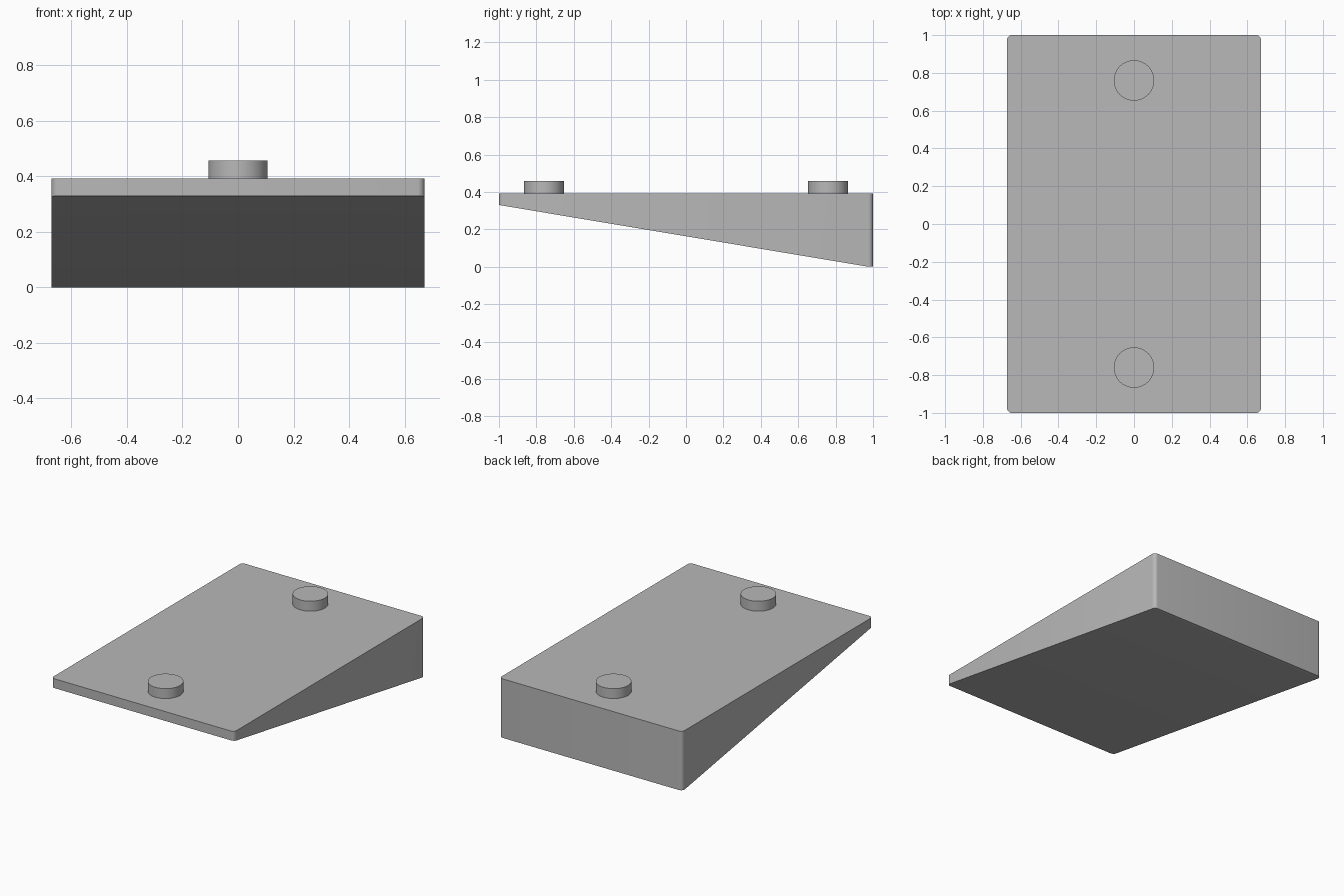
import bpy, bmesh, math
from mathutils import Vector

cube = bpy.data.objects.get("Cube")
if cube:
    bpy.data.objects.remove(cube, do_unlink=True)

HALF_W, HALF_L, RADIUS = 0.672, 1.0, 0.025
TOP, FRONT_BOTTOM = 0.392, 0.33
STUD_R, STUD_H, STUD_Y = 0.107, 0.066, 0.76

grey = bpy.data.materials.new("plain grey")
grey.use_nodes = True
colour = (0.48, 0.48, 0.48, 1)
grey.diffuse_color = colour
grey.node_tree.nodes["Principled BSDF"].inputs["Base Color"].default_value = colour


def finish(bm, name):
    bmesh.ops.recalc_face_normals(bm, faces=bm.faces)
    mesh = bpy.data.meshes.new(name)
    bm.to_mesh(mesh)
    bm.free()
    mesh.materials.append(grey)
    obj = bpy.data.objects.new(name, mesh)
    bpy.context.collection.objects.link(obj)
    bpy.ops.object.select_all(action="DESELECT")
    obj.select_set(True)
    bpy.context.view_layer.objects.active = obj
    bpy.ops.object.shade_smooth_by_angle(angle=math.radians(30))
    return obj


# Wedge body: rounded rectangle block with its underside cut on a slope
bm = bmesh.new()
outline = []
steps = 6
for corner, (sx, sy) in enumerate([(1, 1), (-1, 1), (-1, -1), (1, -1)]):
    for i in range(steps + 1):
        a = (corner + i / steps) * math.pi / 2
        outline.append(bm.verts.new((sx * (HALF_W - RADIUS) + RADIUS * math.cos(a),
                                     sy * (HALF_L - RADIUS) + RADIUS * math.sin(a), 0)))
base = bm.faces.new(outline)
block = bmesh.ops.extrude_face_region(bm, geom=[base], use_keep_orig=True)
bmesh.ops.translate(bm, vec=(0, 0, TOP),
                    verts=[g for g in block["geom"] if isinstance(g, bmesh.types.BMVert)])
bmesh.ops.recalc_face_normals(bm, faces=bm.faces)
run = 2 * HALF_L - RADIUS
cut = bmesh.ops.bisect_plane(bm, geom=bm.verts[:] + bm.edges[:] + bm.faces[:], dist=1e-5,
                             plane_co=(0, -HALF_L, FRONT_BOTTOM),
                             plane_no=Vector((0, FRONT_BOTTOM, run)), clear_inner=True)
bmesh.ops.holes_fill(bm, edges=[e for e in bm.edges if e.is_boundary], sides=0)
finish(bm, "wedge_body")

# Round studs on the top face
for name, y in (("front_stud", -STUD_Y), ("back_stud", STUD_Y)):
    bm = bmesh.new()
    bmesh.ops.create_cone(bm, cap_ends=True, segments=48, radius1=STUD_R, radius2=STUD_R, depth=STUD_H)
    bmesh.ops.translate(bm, vec=(0, y, TOP + STUD_H / 2), verts=bm.verts)
    finish(bm, name)
